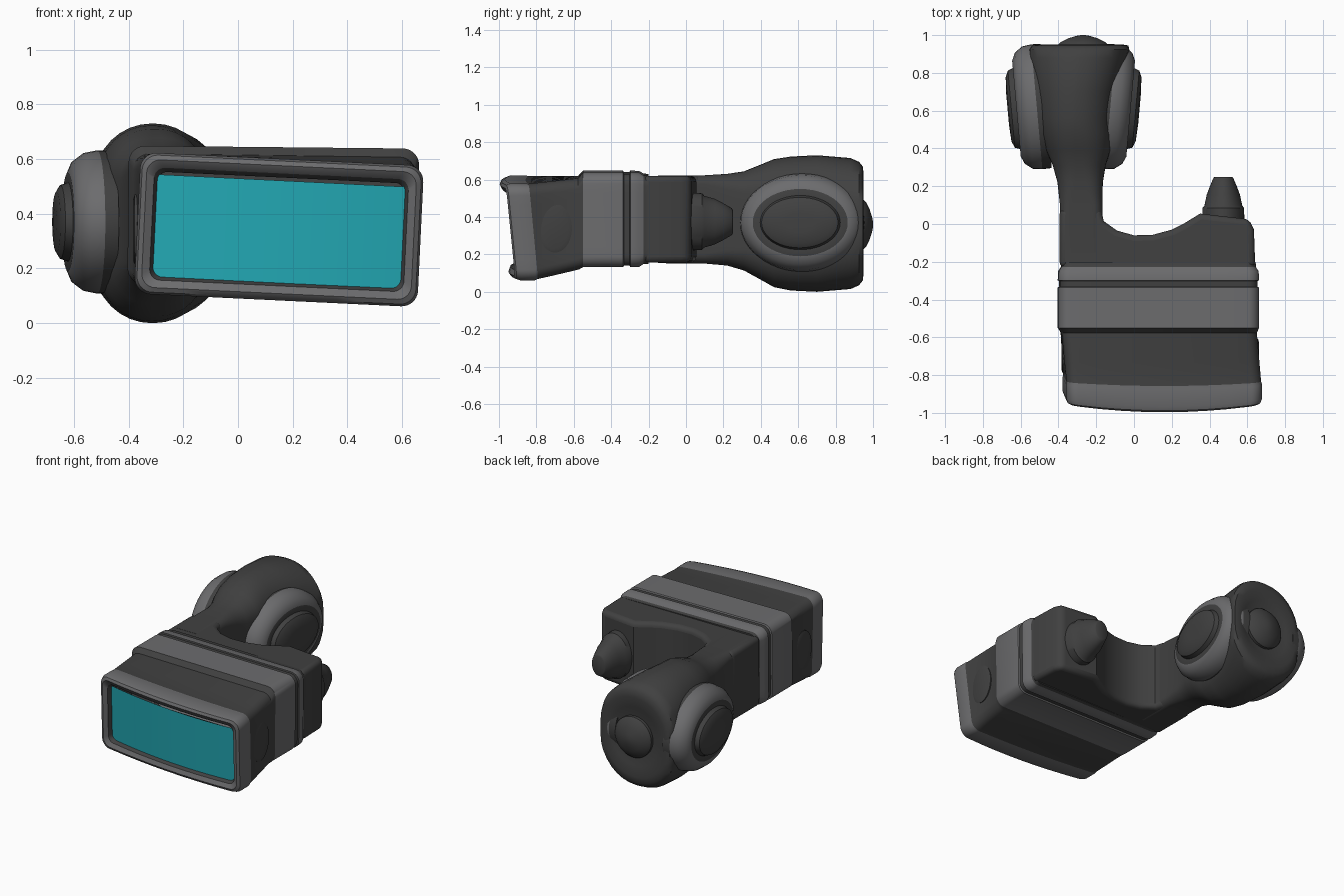
import bpy, bmesh, math
from mathutils import Vector, Matrix

if "Cube" in bpy.data.objects:
    bpy.data.objects.remove(bpy.data.objects["Cube"])


def material(name, rgb):
    m = bpy.data.materials.new(name)
    m.diffuse_color = (*rgb, 1)
    m.use_nodes = True
    m.node_tree.nodes["Principled BSDF"].inputs["Base Color"].default_value = m.diffuse_color
    return m


MATS = [material("charcoal", (0.052, 0.052, 0.052)),
        material("mid grey", (0.15, 0.15, 0.155)),
        material("cyan screen", (0.018, 0.43, 0.50))]


def finish(name, bm, angle=38):
    bmesh.ops.recalc_face_normals(bm, faces=bm.faces)
    me = bpy.data.meshes.new(name)
    bm.to_mesh(me)
    bm.free()
    for m in MATS:
        me.materials.append(m)
    ob = bpy.data.objects.new(name, me)
    bpy.context.collection.objects.link(ob)
    bpy.ops.object.select_all(action='DESELECT')
    ob.select_set(True)
    bpy.context.view_layer.objects.active = ob
    bpy.ops.object.shade_smooth_by_angle(angle=math.radians(angle))
    return ob


def loft(name, rings, mats, cap_start=True):
    """Skin equal-length rings; mats[i] colours the strip i to i+1."""
    bm = bmesh.new()
    vs = [[bm.verts.new(p) for p in r] for r in rings]
    n = len(vs[0])
    for i in range(len(vs) - 1):
        for k in range(n):
            f = bm.faces.new((vs[i][k], vs[i][(k + 1) % n],
                              vs[i + 1][(k + 1) % n], vs[i + 1][k]))
            f.material_index = mats[i]
    if cap_start:
        bm.faces.new(vs[0])
    bm.faces.new(vs[-1])
    return finish(name, bm)


def rounded(y, cx, hx, cz, hz, r, curve=0, lean=0, shear=0):
    """Rounded rectangle across y, optionally bowed, leaning and sheared."""
    corners = []
    for q, (sx, sz) in enumerate(((1, 1), (-1, 1), (-1, -1), (1, -1))):
        for k in range(9):
            a = (q + k / 8) * math.pi / 2
            corners.append((sx * (hx - r) + r * math.cos(a),
                            sz * (hz - r) + r * math.sin(a)))
    pts = []
    for i, (u, v) in enumerate(corners):
        pts.append((u, v))
        if i % 9 == 8:                       # extra points along the sides
            u2, v2 = corners[(i + 1) % len(corners)]
            pts += [(u + (u2 - u) * s / 8, v + (v2 - v) * s / 8) for s in range(1, 8)]
    return [Vector((cx + u + shear * v,
                    y - curve * (1 - (u / hx) ** 2) + lean * v,
                    cz + v - shear * u)) for u, v in pts]


def ellipse(mat, d, ra, rb, n=48):
    """Ellipse at distance d along the local z axis of mat."""
    return [mat @ Vector((ra * math.cos(t), rb * math.sin(t), d))
            for t in (2 * math.pi * k / n for k in range(n))]


def ramp(y, start, end):
    return min(1, max(0, (y - start) / (end - start)))


def housing_ring(y, inset):
    """Housing outline; tilt and bow fade out away from the front."""
    f = ramp(y, -.55, -.83)                  # 0 at the band, 1 at the rim
    b = ramp(y, -.56, -.55)                  # 1 on the raised band
    hx = .518 + .013 * b - inset
    hz = .2585 - .015 * (1 - f) * (1 - b) - .005 * b - inset
    cz = .342 + .03 * (1 - f) + .018 * b
    return rounded(y, .15 - .021 * min(1, 1 - f + b), hx, cz, hz, .06 - inset * .4,
                   .035 * ramp(y, -.72, -.9), -.1 * f, .01 + .038 * f)


# Main housing: (y, inset, colour of the strip that follows)
rim = [(-.895, .068, 0), (-.925, .053, 1), (-.938, .025, 1), (-.928, .008, 1),
       (-.905, 0, 1), (-.83, 0, 1), (-.815, .003, 0), (-.72, .002, 0), (-.575, .001, 0)]
band = [(-.55, 0, 1), (-.336, 0, 1), (-.332, .008, 0), (-.302, .008, 0),
        (-.298, 0, 1), (-.25, .002, 1), (-.228, .016, 0), (-.20, .018, 0)]
rows = rim + band
loft("housing", [housing_ring(y, i) for y, i, _ in rows],
     [m for *_, m in rows], cap_start=False)

# Bowed screen
bm = bmesh.new()
bmesh.ops.create_grid(bm, x_segments=16, y_segments=4, size=1)
for v in bm.verts:
    s, t = v.co.x, v.co.y
    u, w = .463 * s, .195 * t
    v.co = (.152 + u + .048 * w, -.898 - .038 * (1 - s * s) - .1 * w, .326 - .05 * u + w)
for f in bm.faces:
    f.material_index = 2
screen = finish("screen", bm)
if screen.data.polygons[0].normal.y > 0:
    screen.data.flip_normals()

# Rear housing: plan outline with a scooped back edge, extruded upward
plan = [(-.394, -.23), (.642, -.23), (.635, -.03), (.61, .025), (.35, .055),
        (.26, 0), (.2, -.03), (.1, -.057), (0, -.06), (-.09, -.035),
        (-.16, .015), (-.175, .08), (-.394, .08)]
bm = bmesh.new()
base = bm.faces.new([bm.verts.new((x, y, .157)) for x, y in plan])
top = bmesh.ops.extrude_face_region(bm, geom=[base])
bmesh.ops.translate(bm, vec=(0, 0, .463),
                    verts=[g for g in top['geom'] if isinstance(g, bmesh.types.BMVert)])
rear = finish("rear_housing", bm)
bev = rear.modifiers.new("soft_edges", 'BEVEL')
bev.width, bev.segments, bev.limit_method = .03, 4, 'ANGLE'
bev.angle_limit = math.radians(50)

# Arm swelling into the rounded head: (y, centre x, half width, half height)
head = [(-.15, -.28, .115, .234), (.10, -.28, .112, .236), (.22, -.285, .12, .245),
        (.31, -.29, .14, .265), (.39, -.295, .17, .303), (.47, -.305, .185, .342),
        (.56, -.315, .195, .358), (.70, -.312, .213, .365), (.88, -.298, .258, .35),
        (.925, -.29, .265, .33), (.945, -.285, .255, .305), (.95, -.285, .225, .265),
        (.94, -.28, .17, .195), (.925, -.27, .13, .13)]
loft("arm_and_head",
     [rounded(y, cx, hx, .387 - .022 * ramp(y, .2, .5), hz,
              min(.05 + .2 * ramp(y, .12, .7), hx * .98, hz * .98))
      for y, cx, hx, hz in head], [0] * len(head))

# Side pods on the head: grey ring around a raised dark disc
pod = [(0, .33, .26, 0), (.05, .332, .262, 1), (.10, .325, .252, 1),
       (.14, .295, .222, 1), (.158, .255, .18, 0), (.158, .215, .145, 0),
       (.185, .205, .135, 0), (.20, .17, .11, 0), (.205, .08, .05, 0)]
for side, name in ((-1, "left_pod"), (1, "right_pod")):
    n = Vector((side, -.09, 0)).normalized()
    up = Vector((0, 0, 1))
    m = Matrix((up.cross(n), up, n)).transposed().to_4x4()
    m.translation = Vector((-.32 + side * .145, .625, .37))
    loft(name, [ellipse(m, *p[:3]) for p in pod], [p[3] for p in pod])


def back_lathe(name, x, z, squash, prof):
    m = Matrix.Translation((x, 0, z)) @ Matrix.Rotation(-math.pi / 2, 4, 'X')
    loft(name, [ellipse(m, d, r, r * squash) for d, r in prof], [0] * len(prof))


# Domed cap on the back of the head
back_lathe("back_cap", -.27, .36, 1, [(.90, .135), (.945, .135), (.962, .12),
                                      (.982, .08), (.995, .04), (1.0, .012)])

# Stepped tapered knob on the rear of the housing
back_lathe("rear_knob", .473, .375, 1.38,
           [(-.02, .112), (.085, .11), (.098, .10), (.155, .088),
            (.20, .071), (.245, .052), (.25, .045)])

# Shallow oval pads on the sides of the front section
for name, s, x in (("right_side_pad", 1, .645), ("left_side_pad", -1, -.366)):
    m = Matrix.Translation((x, -.70, .34)) @ Matrix.Rotation(s * math.pi / 2, 4, 'Y')
    loft(name, [ellipse(m, d, .13 - c, .09 - c) for d, c in
                ((-.01, 0), (.012, 0), (.018, .02))], [0, 0])
